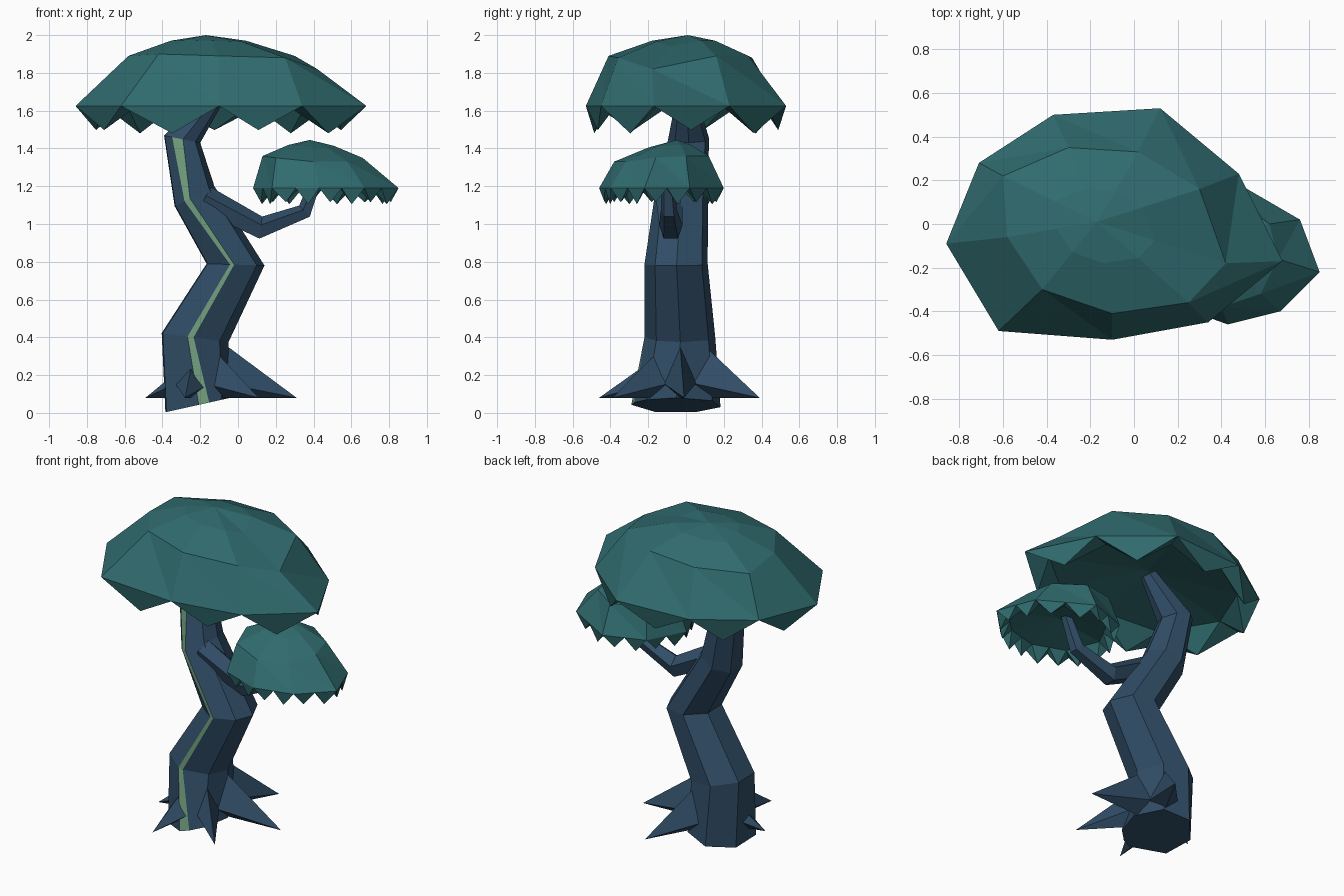
import bpy, bmesh
from math import sin, cos, radians
from mathutils import Vector

if "Cube" in bpy.data.objects:
    bpy.data.objects.remove(bpy.data.objects["Cube"])


def material(name, rgb):
    m = bpy.data.materials.new(name)
    m.diffuse_color = (*rgb, 1)
    m.use_nodes = True
    m.node_tree.nodes["Principled BSDF"].inputs["Base Color"].default_value = m.diffuse_color
    return m


BARK = material("bark", (0.03, 0.075, 0.135))
MOSS = material("moss", (0.16, 0.33, 0.20))
LEAF = material("leaf", (0.03, 0.15, 0.16))


def finish(name, bm, *mats):
    bmesh.ops.recalc_face_normals(bm, faces=bm.faces)
    me = bpy.data.meshes.new(name)
    bm.to_mesh(me)
    bm.free()
    for m in mats:
        me.materials.append(m)
    ob = bpy.data.objects.new(name, me)
    bpy.context.collection.objects.link(ob)
    return ob


def bridge(bm, a, b):
    n = len(a)
    return [bm.faces.new((a[i], a[(i + 1) % n], b[(i + 1) % n], b[i])) for i in range(n)]


# Trunk: tilted rings (x, y, z, rx, ry, tilt, stripe angle, stripe half-width)
bm = bmesh.new()
rings = []
for x, y, z, rx, ry, tilt, sa, sw in [
        (-0.22, -0.05, 0.04, 0.18, 0.24, 0.04, 283, 9),
        (-0.235, -0.03, 0.40, 0.185, 0.19, -0.025, 265, 5),
        (-0.02, -0.05, 0.785, 0.16, 0.17, -0.005, 266, 4),
        (-0.235, -0.025, 1.145, 0.11, 0.145, 0.055, 252, 8),
        (-0.30, 0.015, 1.45, 0.10, 0.11, -0.02, 258, 17),
        (-0.11, 0.0, 1.69, 0.04, 0.05, -0.03, 262, 17)]:
    angles = [0, 52, 104, 156, 208, sa - sw, sa + sw, 318]
    rings.append([bm.verts.new((x + rx * cos(radians(a)), y + ry * sin(radians(a)),
                                z + tilt * cos(radians(a)))) for a in angles])
for k, (a, b) in enumerate(zip(rings, rings[1:])):
    faces = bridge(bm, a, b)
    if k < 4:
        faces[5].material_index = 1  # moss stripe
bm.faces.new(rings[0])
bm.faces.new(rings[-1])
finish("trunk", bm, BARK, MOSS)

# Roots: pointed wedges (tip x, tip y, top height, half width)
for tx, ty, top, w in [(0.31, -0.01, 0.37, 0.09), (0.11, -0.39, 0.33, 0.08),
                       (-0.28, -0.46, 0.28, 0.10), (-0.49, -0.10, 0.19, 0.08),
                       (0.016, 0.39, 0.37, 0.09)]:
    c = Vector((-0.22, -0.04, 0.08))
    tip = Vector((tx, ty, 0.08))
    d = (tip - c).normalized()
    side = Vector((-d.y, d.x, 0)) * w
    bm = bmesh.new()
    crest = c + d * 0.14
    crest.z = top
    inner = c + d * 0.12
    t, p, l, r, k = [bm.verts.new(v) for v in (
        tip, crest, inner + side + Vector((0, 0, 0.08)),
        inner - side + Vector((0, 0, 0.08)), inner)]
    for f in ((t, p, l), (t, r, p), (t, l, k), (t, k, r), (p, k, l), (p, r, k)):
        bm.faces.new(f)
    finish("root", bm, BARK)

# Branch: five-sided tube along a bent path
path = [Vector(p) for p in ((-0.18, -0.09, 1.13), (0.12, -0.08, 0.975),
                            (0.355, -0.09, 1.065), (0.43, -0.10, 1.27))]
bm = bmesh.new()
rings = []
for i, (p, rad) in enumerate(zip(path, (0.075, 0.065, 0.045, 0.03))):
    tan = (path[min(i + 1, 3)] - path[max(i - 1, 0)]).normalized()
    u = Vector((0, 1, 0))
    v = tan.cross(u).normalized()
    rings.append([bm.verts.new(p + rad * (u * cos(radians(72 * k + 18)) + v * sin(radians(72 * k + 18))))
                  for k in range(5)])
for a, b in zip(rings, rings[1:]):
    bridge(bm, a, b)
bm.faces.new(rings[0])
bm.faces.new(rings[-1])
finish("branch", bm, BARK)


def canopy(name, rim, rim_z, mid, apex, crown, teeth, depth, roof):
    """Faceted dome with a toothed hem and a shallow hollow underside."""
    bm = bmesh.new()
    n = len(rim)
    apex = Vector(apex)
    rim = [Vector((x, y, rim_z)) for x, y in rim]
    mid = [Vector(m) for m in mid]
    upper = [m.lerp(apex, 0.55) for m in mid]
    for u in upper:
        u.z += crown
    # each rim edge is split once per hanging tooth
    hem = [rim[i].lerp(rim[(i + 1) % n], k / teeth) for i in range(n) for k in range(teeth)]
    ctr = sum(rim, Vector()) / n
    H = [bm.verts.new(p) for p in hem]
    M, U = ([bm.verts.new(p) for p in r] for r in (mid, upper))
    A = bm.verts.new(apex)
    for i in range(n):
        j = (i + 1) % n
        edge = [H[(i * teeth + k) % len(H)] for k in range(teeth + 1)]
        for a, b in zip(edge, edge[1:]):
            bm.faces.new((a, b, M[i]))
        bm.faces.new((edge[-1], M[j], M[i]))
        bm.faces.new((M[i], M[j], U[j]))
        bm.faces.new((M[i], U[j], U[i]))
        bm.faces.new((U[i], U[j], A))
    # teeth and underside
    inner = []
    for p in hem:
        q = p.lerp(ctr, 0.2)
        q.z = rim_z + 0.01
        inner.append(bm.verts.new(q))
    R = bm.verts.new((ctr.x, ctr.y, roof))
    for i in range(len(H)):
        j = (i + 1) % len(H)
        tip = ((hem[i] + hem[j]) / 2).lerp(ctr, 0.05)
        tip.z = rim_z - depth * (1 if i % 2 else 0.88)
        T = bm.verts.new(tip)
        for f in ((H[i], T, H[j]), (H[i], inner[i], T), (T, inner[j], H[j]),
                  (T, inner[i], inner[j]), (inner[i], R, inner[j])):
            bm.faces.new(f)
    finish(name, bm, LEAF)


canopy("main_canopy",
       [(-0.86, -0.09), (-0.62, -0.49), (-0.10, -0.53), (0.34, -0.45), (0.68, -0.17),
        (0.48, 0.23), (0.12, 0.53), (-0.37, 0.50), (-0.71, 0.28)], 1.625,
       [(-0.58, -0.06, 1.89), (-0.42, -0.30, 1.90), (-0.10, -0.41, 1.89), (0.25, -0.36, 1.88),
        (0.42, -0.18, 1.82), (0.30, 0.16, 1.89), (0.02, 0.33, 1.89), (-0.30, 0.35, 1.88),
        (-0.60, 0.22, 1.87)],
       (-0.17, 0.01, 2.0), 0.02, 1, 0.145, 1.73)

canopy("small_canopy",
       [(0.85, -0.22), (0.76, 0.02), (0.45, 0.20), (0.20, 0.11), (0.08, -0.12),
        (0.18, -0.37), (0.43, -0.46), (0.67, -0.40)], 1.19,
       [(0.66, -0.16, 1.35), (0.62, 0.0, 1.36), (0.45, 0.12, 1.36), (0.24, 0.06, 1.38),
        (0.13, -0.10, 1.36), (0.20, -0.30, 1.35), (0.40, -0.38, 1.33), (0.58, -0.32, 1.33)],
       (0.38, -0.05, 1.445), 0.012, 2, 0.085, 1.26)
